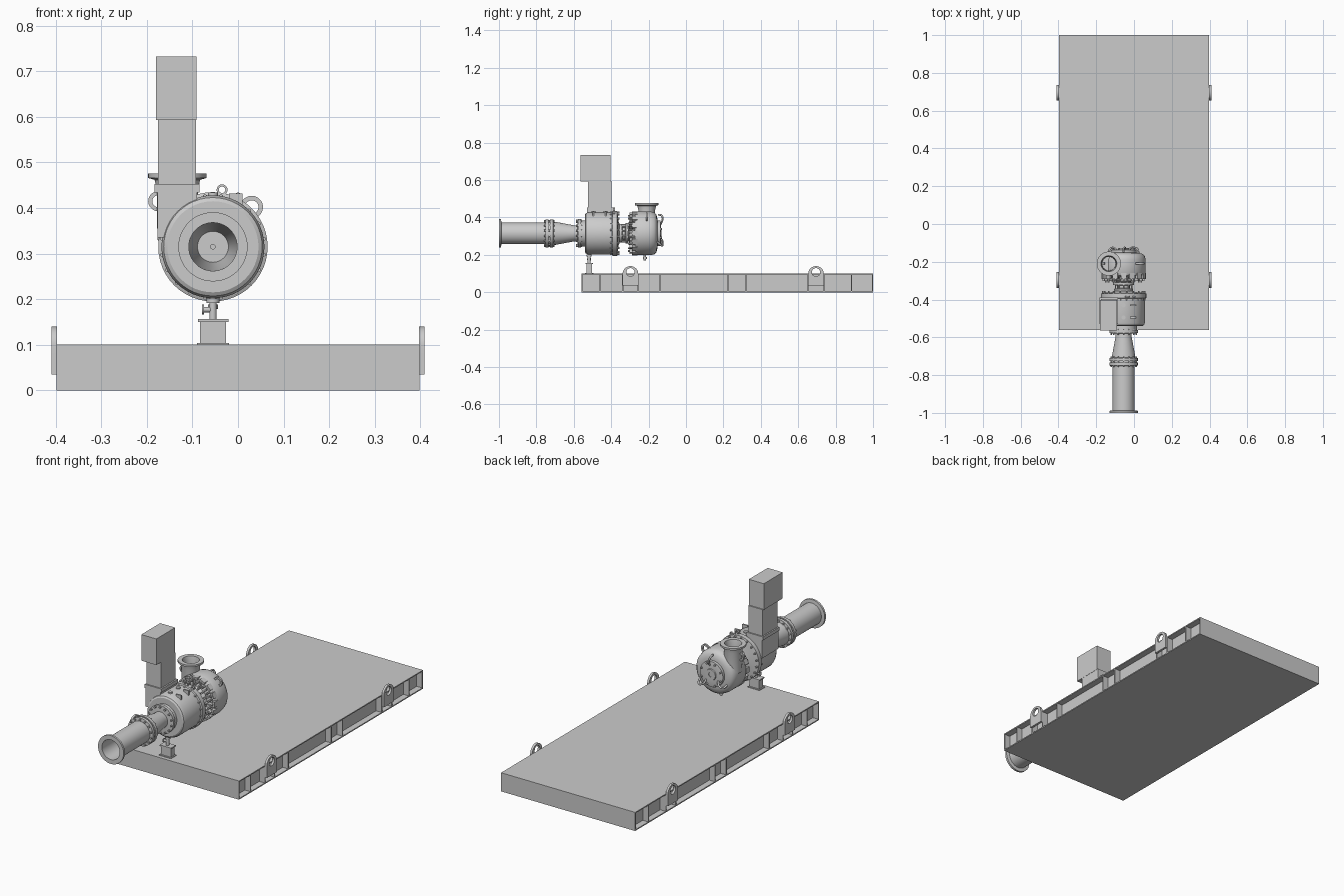
import bpy, bmesh, math
from mathutils import Matrix, Vector

if "Cube" in bpy.data.objects:
    bpy.data.objects.remove(bpy.data.objects["Cube"])

CX, CZ = -0.055, 0.315          # pump shaft axis


def finish(name, bm, smooth=True):
    bmesh.ops.remove_doubles(bm, verts=bm.verts, dist=1e-5)
    bmesh.ops.recalc_face_normals(bm, faces=bm.faces)
    me = bpy.data.meshes.new(name)
    bm.to_mesh(me)
    bm.free()
    ob = bpy.data.objects.new(name, me)
    bpy.context.collection.objects.link(ob)
    if smooth:
        bpy.ops.object.select_all(action='DESELECT')
        ob.select_set(True)
        bpy.context.view_layer.objects.active = ob
        bpy.ops.object.shade_smooth_by_angle(angle=math.radians(32))
    return ob


def add_box(bm, x0, x1, y0, y1, z0, z1):
    m = Matrix.Translation(((x0 + x1) / 2, (y0 + y1) / 2, (z0 + z1) / 2)) @ \
        Matrix.Diagonal((x1 - x0, y1 - y0, z1 - z0, 1))
    bmesh.ops.create_cube(bm, size=1, matrix=m)


def box(name, *b):
    bm = bmesh.new()
    add_box(bm, *b)
    return finish(name, bm, False)


def lathe(name, profile, axis='Y', centre=(CX, CZ), segs=48):
    bm = bmesh.new()
    rings = []
    for r, t in profile:
        ring = []
        for i in range(segs):
            a = 2 * math.pi * i / segs
            u, v = centre[0] + r * math.cos(a), centre[1] + r * math.sin(a)
            ring.append(bm.verts.new((u, t, v) if axis == 'Y' else (u, v, t)))
        rings.append(ring)
    for p, q in zip(rings, rings[1:]):
        for i in range(segs):
            j = (i + 1) % segs
            bm.faces.new((p[i], p[j], q[j], q[i]))
    return finish(name, bm)


def rod(bm, p, q, r, segs=8):
    p, q = Vector(p), Vector(q)
    m = Matrix.Translation((p + q) / 2) @ (q - p).to_track_quat('Z', 'Y').to_matrix().to_4x4()
    bmesh.ops.create_cone(bm, cap_ends=True, segments=segs, radius1=r, radius2=r,
                          depth=(q - p).length, matrix=m)


def bolts(name, n, radius, t0, t1, r=0.005, axis='Y', centre=(CX, CZ)):
    bm = bmesh.new()
    for i in range(n):
        a = 2 * math.pi * (i + .5) / n
        u, v = centre[0] + radius * math.cos(a), centre[1] + radius * math.sin(a)
        ends = [((u, t, v) if axis == 'Y' else (u, v, t)) for t in (t0, t1)]
        rod(bm, *ends, r, 6)
    return finish(name, bm, False)


def plate(name, outer, hole, place, depth):
    """Flat plate with a hole: two outlines of equal length, extruded."""
    bm = bmesh.new()
    n = len(outer)
    loops = [[bm.verts.new(place(u, v, d)) for u, v in pts]
             for d in (0, depth) for pts in (outer, hole)]
    o0, h0, o1, h1 = loops
    for i in range(n):
        j = (i + 1) % n
        for a, b in ((o0, h0), (o1, h1), (o0, o1), (h0, h1)):
            bm.faces.new((a[i], a[j], b[j], b[i]))
    return finish(name, bm)


def tube(name, pts, r):
    cu = bpy.data.curves.new(name, 'CURVE')
    cu.dimensions = '3D'
    cu.bevel_depth, cu.bevel_resolution, cu.use_fill_caps = r, 2, True
    sp = cu.splines.new('BEZIER')
    sp.bezier_points.add(len(pts) - 1)
    for bp, p in zip(sp.bezier_points, pts):
        bp.co = p
        bp.handle_left_type = bp.handle_right_type = 'AUTO'
    sp.resolution_u = 6
    ob = bpy.data.objects.new(name, cu)
    bpy.context.collection.objects.link(ob)
    bpy.ops.object.select_all(action='DESELECT')
    ob.select_set(True)
    bpy.context.view_layer.objects.active = ob
    bpy.ops.object.convert(target='MESH')


# Skid: deck, floor, end plates, recessed webs and stiffeners
W = 0.398
bm = bmesh.new()
add_box(bm, -W, W, -0.56, 1, 0.094, 0.10)
add_box(bm, -W, W, -0.56, 1, 0, 0.006)
for y in (-0.56, 0.994):
    add_box(bm, -W, W, y, y + 0.006, 0, 0.10)
for s in (-1, 1):
    add_box(bm, s * 0.362 - 0.003, s * 0.362 + 0.003, -0.56, 1, 0, 0.10)
    for y in (-0.46, -0.338, -0.256, -0.14, 0.225, 0.32, 0.653, 0.737, 0.885):
        add_box(bm, min(s * 0.36, s * W), max(s * 0.36, s * W), y - 0.003, y + 0.003, 0, 0.10)
finish("skid_base", bm, False)

# Lifting lugs
N = 32
hole = [(0.022 * math.cos(2 * math.pi * i / N), 0.107 + 0.022 * math.sin(2 * math.pi * i / N)) for i in range(N)]
outer = []
for i in range(N):
    a = 2 * math.pi * i / N
    if i <= N // 2:
        outer.append((0.042 * math.cos(a), 0.098 + 0.042 * math.sin(a)))
    else:
        k = (i - N // 2) / (N // 2)
        outer.append((-0.042, 0.098 - 0.063 * k / .25) if k <= .25 else
                     (0.042, 0.035 + 0.063 * (k - .75) / .25) if k >= .75 else
                     (-0.042 + 0.084 * (k - .25) / .5, 0.035))
for s in (-1, 1):
    for y in (-0.297, 0.695):
        plate("lifting_lug", outer, hole, lambda u, v, d: (s * (0.397 + d), y + u, v), 0.012)

# Suction pipe, flanged joint and reducer with open bore
lathe("suction_pipe", [(0, -.55), (.034, -.55), (.05, -.72), (.053, -1), (.076, -1), (.076, -.989),
      (.058, -.987), (.058, -.752), (.075, -.75), (.075, -.734), (.067, -.734), (.067, -.726),
      (.075, -.726), (.075, -.71), (.061, -.708), (.061, -.695), (.043, -.60), (.043, -.58),
      (.076, -.578), (.076, -.562), (.07, -.562), (.07, -.53)])
bolts("joint_bolts", 14, 0.067, -0.758, -0.702)
bolts("suction_flange_bolts", 14, 0.068, -0.588, -0.555)
bm = bmesh.new()
rod(bm, (CX, -0.56, CZ), (CX, -0.54, CZ), 0.006, 12)
finish("impeller_nut", bm)

# First pump casing with rectangular tangential outlet
lathe("front_casing", [(0, -.54), (.10, -.54), (.108, -.535), (.113, -.522), (.113, -.395), (.12, -.392),
      (.12, -.368), (.10, -.364), (.07, -.362), (.045, -.355), (.045, -.345), (0, -.345)])
bolts("casing_bolts", 20, 0.112, -0.405, -0.356)
box("outlet_box", -0.177, -0.09, -0.53, -0.39, 0.335, 0.436)
box("outlet_flange", -0.183, -0.084, -0.53, -0.39, 0.434, 0.453)
box("outlet_duct", -0.176, -0.092, -0.523, -0.397, 0.45, 0.595)
box("outlet_head", -0.18, -0.091, -0.563, -0.403, 0.593, 0.733)
bm = bmesh.new()
for y in (-0.495, -0.43):
    rod(bm, (CX, y, 0.42), (CX, y, 0.434), 0.011, 16)
    add_box(bm, -0.02, 0.01, y - 0.004, y + 0.004, 0.40, 0.432)
finish("casing_plugs", bm)

# Bearing neck between the two casings
lathe("coupling_neck", [(.045, -.36), (.05, -.352), (.05, -.343), (.034, -.34), (.034, -.325),
                        (.055, -.322), (.055, -.31), (.04, -.308), (.04, -.29)])
bolts("neck_bolts", 10, 0.045, -0.357, -0.312, 0.004)

# Second casing with dished back cover
lathe("rear_casing", [(0, -.305), (.062, -.305), (.066, -.30), (.07, -.285), (.095, -.282), (.112, -.272),
      (.117, -.262), (.117, -.19), (.112, -.17), (.10, -.158), (.08, -.153), (.068, -.152), (.068, -.137),
      (.06, -.135), (.03, -.135), (.028, -.13), (.012, -.13), (.012, -.134), (0, -.134)])
bolts("back_cover_bolts", 8, 0.06, -0.14, -0.127)

# Radial ribs and studs on the front of the second casing
bm = bmesh.new()
for i in range(16):
    m = Matrix.Translation((CX, 0, CZ)) @ Matrix.Rotation(2 * math.pi * i / 16, 4, 'Y')
    bmesh.ops.create_cube(bm, size=1, matrix=m @ Matrix.Translation((0.088, -0.285, 0)) @
                          Matrix.Diagonal((0.046, 0.034, 0.007, 1)))
    bmesh.ops.create_cube(bm, size=1, matrix=m @ Matrix.Translation((0.111, -0.275, 0)) @
                          Matrix.Diagonal((0.014, 0.03, 0.03, 1)))
finish("casing_ribs", bm, False)
bolts("rib_studs", 16, 0.096, -0.31, -0.275)

# Round discharge nozzle, open at the top
NC = (-0.133, -0.21)
lathe("discharge_nozzle", [(.03, .32), (.044, .33), (.045, .44), (.05, .462), (.064, .466), (.064, .476),
                           (.042, .476), (.037, .45), (.036, .40), (0, .40)], 'Z', NC)

# Lifting eyes
def circle(r):
    return [(r * math.cos(2 * math.pi * i / 20), r * math.sin(2 * math.pi * i / 20)) for i in range(20)]

for x, y, z, r in ((-0.175, -0.21, 0.415, 0.022), (0.03, -0.21, 0.402, 0.025),
                   (-0.035, -0.385, 0.44, 0.012), (0.0, -0.385, 0.425, 0.009)):
    plate("lifting_eye", circle(r), circle(r * .6), lambda u, v, d: (x + u, y - 0.005 + d, z + v), 0.01)

# Flush pipes on the back cover
tube("flush_pipe_top", [(CX, -.15, .415), (CX, -.13, .41), (CX + .008, -.126, .385), (CX + .01, -.138, .36)], 0.005)
tube("flush_pipe_low", [(CX - .08, -.155, .27), (CX - .07, -.13, .262), (CX - .05, -.126, .275),
                        (CX - .04, -.138, .29)], 0.005)
tube("flush_pipe_side", [(CX + .08, -.155, .27), (CX + .07, -.13, .25), (CX + .04, -.126, .26),
                         (CX + .03, -.138, .28)], 0.005)

# Drain under the second casing
bm = bmesh.new()
rod(bm, (CX, -0.22, 0.17), (CX, -0.22, 0.21), 0.006, 12)
rod(bm, (CX, -0.22, 0.178), (CX, -0.22, 0.188), 0.011, 12)
finish("rear_drain", bm)

# Pedestal with plates, stem and drain valve
bm = bmesh.new()
add_box(bm, -0.09, -0.02, -0.54, -0.495, 0.10, 0.104)
add_box(bm, -0.083, -0.026, -0.533, -0.502, 0.10, 0.152)
add_box(bm, -0.088, -0.021, -0.538, -0.497, 0.15, 0.156)
finish("pedestal", bm, False)
bm = bmesh.new()
rod(bm, (CX, -0.518, 0.15), (CX, -0.518, 0.21), 0.008, 16)
rod(bm, (CX, -0.518, 0.192), (CX, -0.518, 0.202), 0.014, 16)
rod(bm, (CX, -0.518, 0.177), (-0.078, -0.518, 0.177), 0.006, 12)
rod(bm, (-0.079, -0.518, 0.177), (-0.075, -0.518, 0.177), 0.011, 12)
finish("drain_stem", bm)
